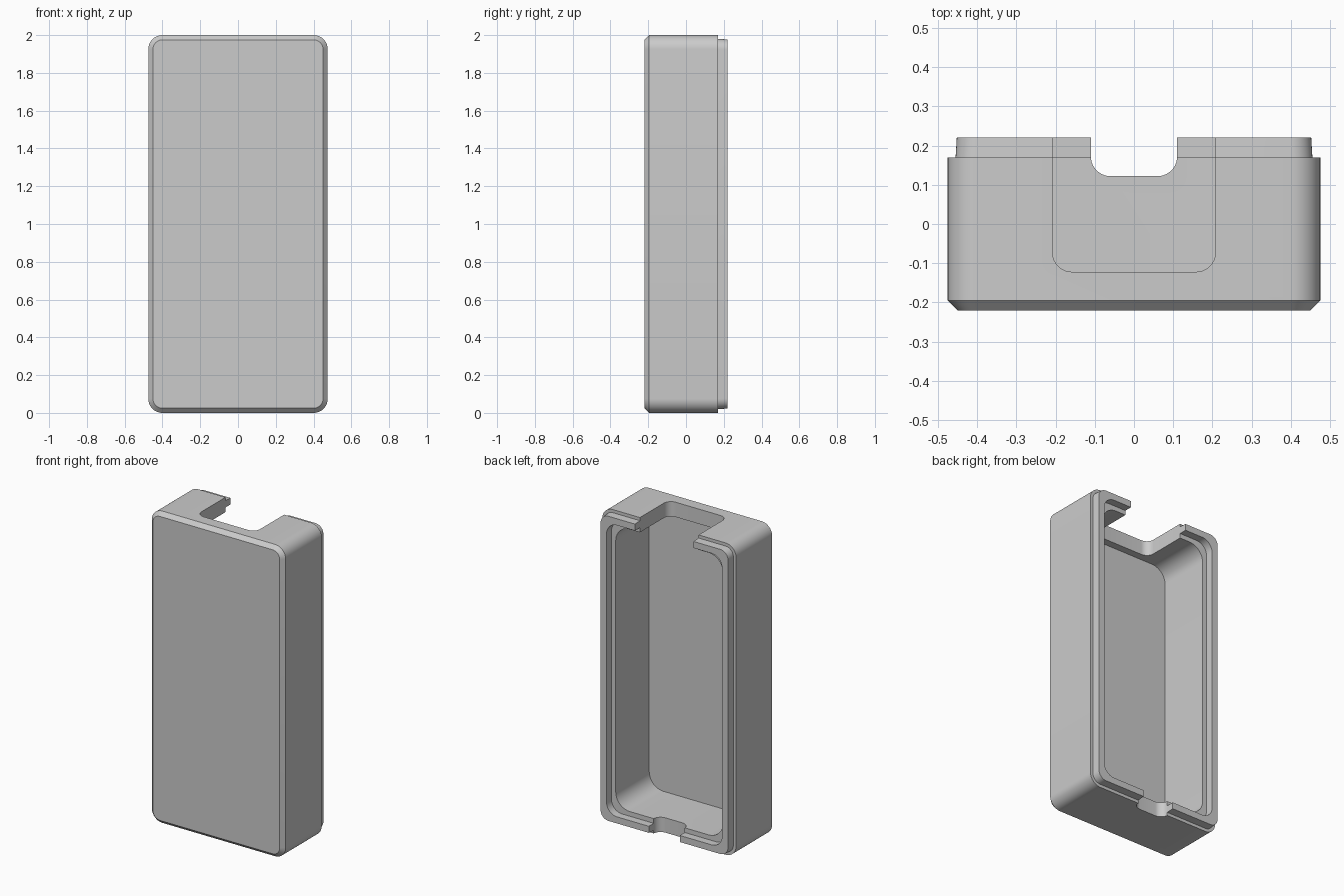
import bpy, bmesh, math

cube = bpy.data.objects.get("Cube")
if cube:
    bpy.data.objects.remove(cube)

SEG = 10

grey = bpy.data.materials.new("plain grey")
grey.use_nodes = True
colour = (0.6, 0.6, 0.6, 1)
grey.diffuse_color = colour
grey.node_tree.nodes["Principled BSDF"].inputs["Base Color"].default_value = colour


def rounded_rect(half_w, half_h, radius):
    """Counter-clockwise outline of a rectangle with rounded corners."""
    points = []
    for corner, (sx, sy) in enumerate([(1, 1), (-1, 1), (-1, -1), (1, -1)]):
        for i in range(SEG + 1):
            a = math.pi / 2 * (corner + i / SEG)
            points.append((sx * (half_w - radius) + radius * math.cos(a),
                           sy * (half_h - radius) + radius * math.sin(a)))
    return points


def loft(name, rings):
    """Skin a list of point rings and close both ends."""
    bm = bmesh.new()
    loops = [[bm.verts.new(p) for p in ring] for ring in rings]
    for a, b in zip(loops, loops[1:]):
        for i in range(len(a)):
            j = (i + 1) % len(a)
            bm.faces.new((a[i], a[j], b[j], b[i]))
    bm.faces.new(loops[0])
    bm.faces.new(loops[-1])
    bmesh.ops.recalc_face_normals(bm, faces=bm.faces)
    mesh = bpy.data.meshes.new(name)
    bm.to_mesh(mesh)
    bm.free()
    mesh.materials.append(grey)
    obj = bpy.data.objects.new(name, mesh)
    bpy.context.collection.objects.link(obj)
    return obj


# Case shell: chamfered front, outer wall, raised lip, inner ledge, cavity
# each row is inset from the outer wall, corner radius, depth
profile = [
    (0.025, 0.05, -0.22), (0, 0.075, -0.195), (0, 0.075, 0.17),
    (0.02, 0.055, 0.17), (0.023, 0.055, 0.22),
    (0.065, 0.075, 0.22), (0.065, 0.075, 0.17),
    (0.095, 0.1, 0.17), (0.095, 0.1, -0.17),
]
shell = loft("case_shell", [
    [(x, y, z + 1) for x, z in rounded_rect(0.475 - inset, 1 - inset, r)]
    for inset, r, y in profile])


def cut_notch(name, half_w, floor_y, z):
    """Cut a round-cornered notch, open to the back, through an end wall."""
    outline = rounded_rect(half_w, 0.3, 0.05)
    cutter = loft(name, [[(x, y + floor_y + 0.3, z + dz) for x, y in outline]
                         for dz in (-0.2, 0.2)])
    cutter.hide_render = True
    mod = shell.modifiers.new(name, 'BOOLEAN')
    mod.object = cutter
    mod.operation = 'DIFFERENCE'
    mod.solver = 'EXACT'
    bpy.context.view_layer.objects.active = shell
    bpy.ops.object.modifier_apply(modifier=name)
    bpy.data.objects.remove(cutter)


# Wide notch in the top wall, small notch in the bottom wall
bpy.ops.object.select_all(action='DESELECT')
shell.select_set(True)
cut_notch("top_notch", 0.208, -0.122, 2)
cut_notch("bottom_notch", 0.11, 0.122, 0)

bpy.context.view_layer.objects.active = shell
shell.select_set(True)
bpy.ops.object.shade_smooth_by_angle(angle=math.radians(30))
